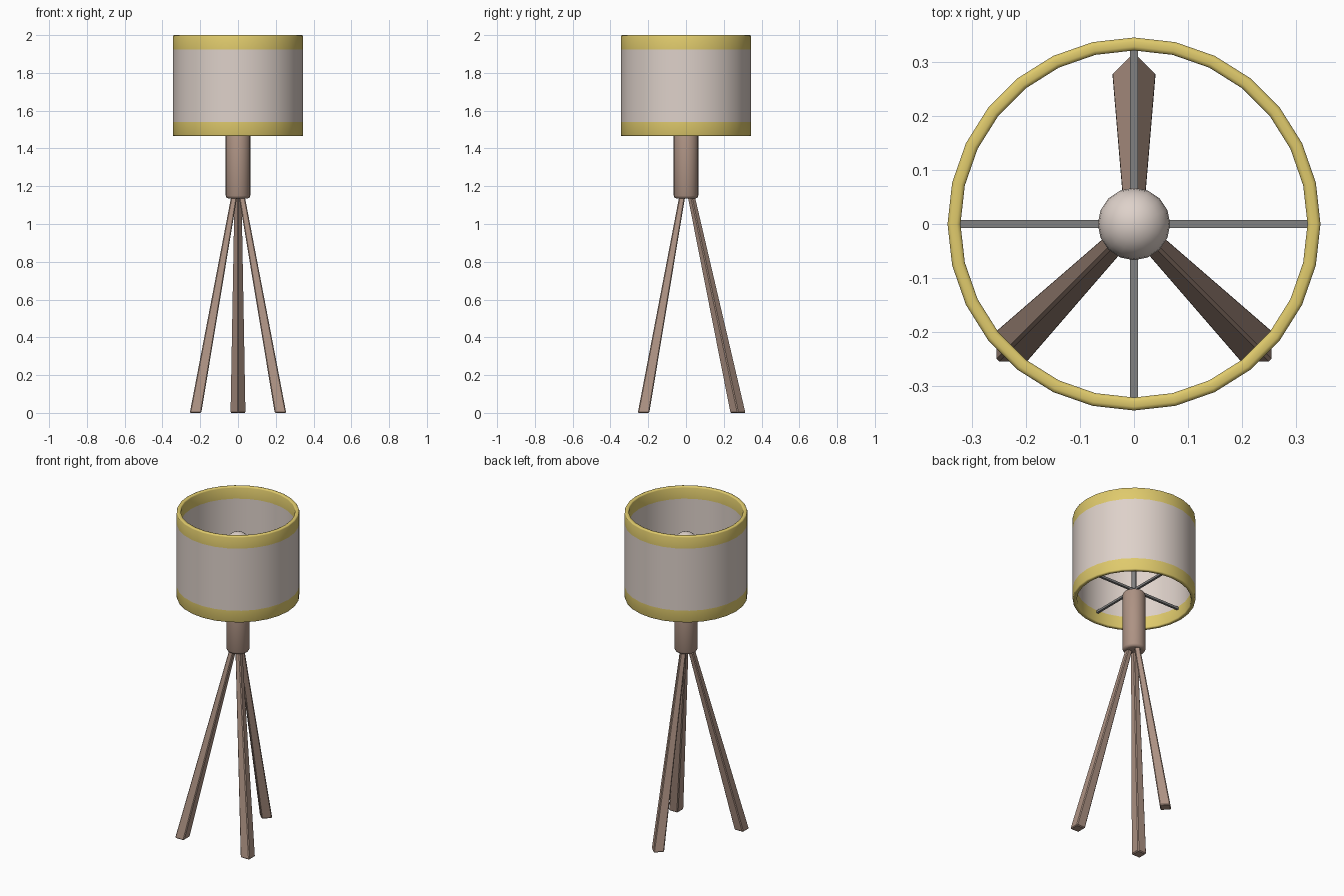
import bpy, bmesh, math
from mathutils import Vector

if "Cube" in bpy.data.objects:
    bpy.data.objects.remove(bpy.data.objects["Cube"])


def material(name, rgb):
    m = bpy.data.materials.new(name)
    m.diffuse_color = (*rgb, 1.0)
    m.use_nodes = True
    m.node_tree.nodes["Principled BSDF"].inputs["Base Color"].default_value = m.diffuse_color
    return m


WOOD = material("brown wood", (0.42, 0.29, 0.23))
FABRIC = material("pale fabric", (0.73, 0.64, 0.59))
TRIM = material("yellow trim", (0.74, 0.59, 0.15))
METAL = material("grey metal", (0.22, 0.22, 0.22))


def finish(name, bm, mats, angle=40):
    bmesh.ops.recalc_face_normals(bm, faces=bm.faces)
    me = bpy.data.meshes.new(name)
    bm.to_mesh(me)
    bm.free()
    for m in mats:
        me.materials.append(m)
    ob = bpy.data.objects.new(name, me)
    bpy.context.collection.objects.link(ob)
    bpy.ops.object.select_all(action='DESELECT')
    ob.select_set(True)
    bpy.context.view_layer.objects.active = ob
    bpy.ops.object.shade_smooth_by_angle(angle=math.radians(angle))
    return ob


def lathe(profile, sides, closed=False):
    """Revolve (radius, z) points about z; closed joins last ring to first."""
    bm = bmesh.new()
    rings = []
    for r, z in profile:
        rings.append([bm.verts.new((r * math.cos(2 * math.pi * i / sides),
                                    r * math.sin(2 * math.pi * i / sides), z))
                      for i in range(sides)])
    pairs = list(zip(rings, rings[1:]))
    if closed:
        pairs.append((rings[-1], rings[0]))
    else:
        bm.faces.new(rings[0])
        bm.faces.new(rings[-1])
    for a, b in pairs:
        for i in range(sides):
            j = (i + 1) % sides
            bm.faces.new((a[i], a[j], b[j], b[i]))
    return bm


# Drum shade: hollow wall with rounded rims and trim bands by height
LO, HI, BAND, RO, RI, C = 1.465, 2.0, 0.075, 0.345, 0.321, 0.007
profile = [(RO - C, LO), (RO - 0.002, LO + 0.002), (RO, LO + C), (RO, LO + BAND),
           (RO, HI - BAND), (RO, HI - C), (RO - 0.002, HI - 0.002), (RO - C, HI),
           (RI + C, HI), (RI + 0.002, HI - 0.002), (RI, HI - C), (RI, HI - BAND),
           (RI, LO + BAND), (RI, LO + C), (RI + 0.002, LO + 0.002), (RI + C, LO)]
bm = lathe(profile, 28, closed=True)
for f in bm.faces:
    z = f.calc_center_median().z
    f.material_index = 0 if LO + BAND < z < HI - BAND else 1
finish("lamp_shade", bm, [FABRIC, TRIM], 60)

# Wooden neck with rounded ends
bm = lathe([(0.050, 1.135), (0.060, 1.139), (0.065, 1.15),
            (0.065, 1.495), (0.060, 1.506), (0.050, 1.51)], 24)
finish("neck", bm, [WOOD], 50)

# Stem holding the bulb
finish("stem", lathe([(0.013, 1.50), (0.013, 1.76)], 12), [METAL])

# Bulb
bm = bmesh.new()
bmesh.ops.create_uvsphere(bm, u_segments=16, v_segments=12, radius=0.067)
bmesh.ops.translate(bm, verts=bm.verts, vec=(0, 0, 1.80))
finish("bulb", bm, [FABRIC], 60)

# Cross bars that carry the shade
for name, size in (("side_cross_bar", (0.65, 0.014, 0.014)),
                   ("depth_cross_bar", (0.014, 0.65, 0.014))):
    bm = bmesh.new()
    bmesh.ops.create_cube(bm, size=1)
    bmesh.ops.scale(bm, verts=bm.verts, vec=size)
    bmesh.ops.translate(bm, verts=bm.verts, vec=(0, 0, 1.53))
    finish(name, bm, [METAL])


# Tapered square legs, one corner pointing outward
def leg(name, angle, foot):
    out = Vector((math.cos(angle), math.sin(angle), 0))
    bm = bmesh.new()
    rings = []
    for rad, half, z in ((foot, 0.043, 0.005), (0.025, 0.022, 1.16)):
        rings.append([bm.verts.new(
            out * rad + Vector((half * math.cos(angle + k * math.pi / 2),
                                half * math.sin(angle + k * math.pi / 2), z)))
            for k in range(4)])
    a, b = rings
    bm.faces.new(a)
    bm.faces.new(b)
    for i in range(4):
        j = (i + 1) % 4
        bm.faces.new((a[i], a[j], b[j], b[i]))
    for v in a:
        v.co.z = 0
    bmesh.ops.recalc_face_normals(bm, faces=bm.faces)
    bmesh.ops.bevel(bm, geom=bm.edges[:], offset=0.005, segments=1,
                    affect='EDGES', profile=0.5)
    finish(name, bm, [WOOD], 30)


leg("back_leg", math.radians(90), 0.275)
leg("front_left_leg", math.radians(225), 0.318)
leg("front_right_leg", math.radians(315), 0.318)
